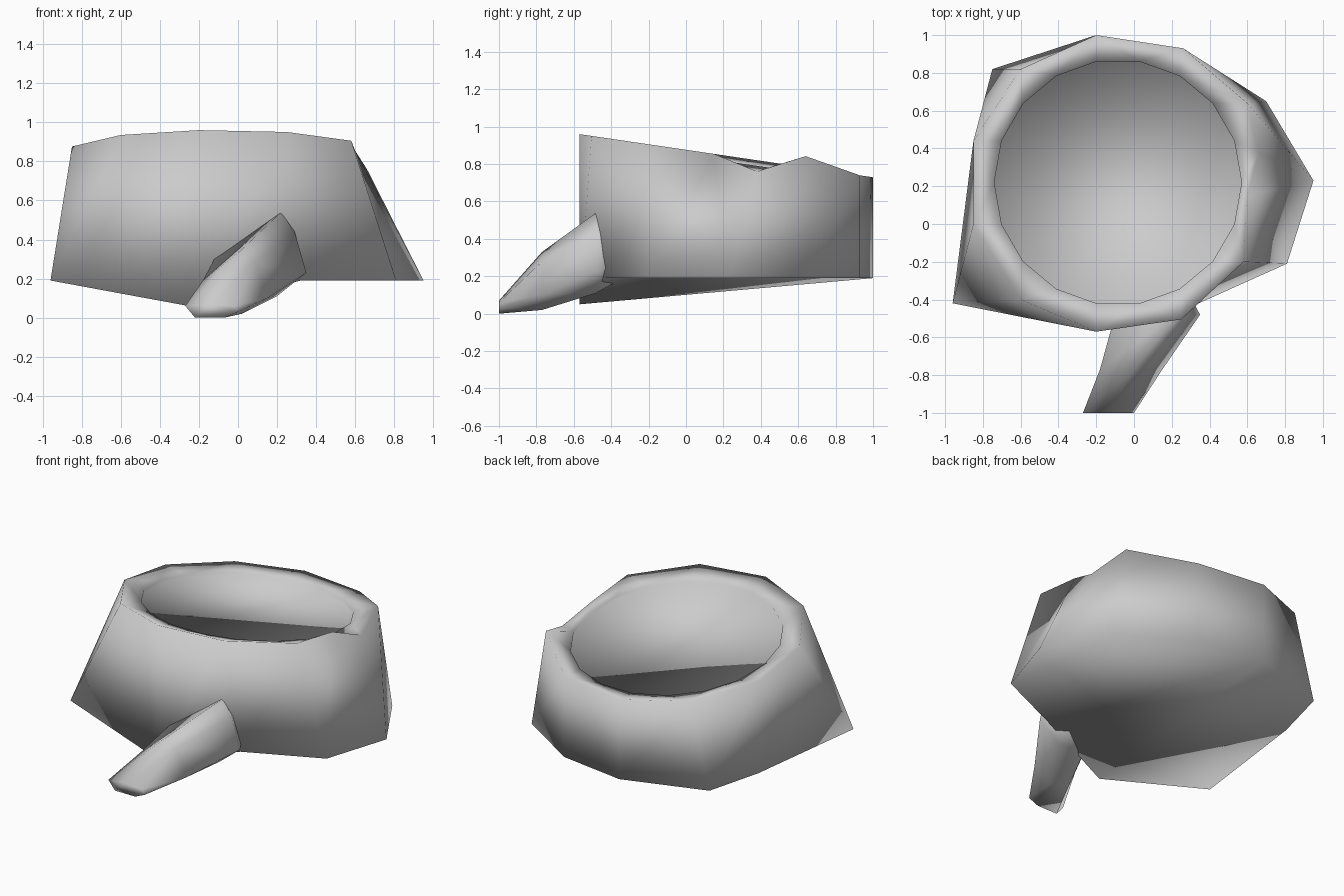
import bpy
import bmesh
import math

cube = bpy.data.objects.get("Cube")
if cube:
    bpy.data.objects.remove(cube, do_unlink=True)

GREY = (0.6, 0.6, 0.6, 1.0)
mat = bpy.data.materials.new("plain grey")
mat.use_nodes = True
mat.diffuse_color = GREY
mat.node_tree.nodes["Principled BSDF"].inputs["Base Color"].default_value = GREY


def finish(bm, name):
    bmesh.ops.recalc_face_normals(bm, faces=bm.faces)
    for f in bm.faces:
        f.smooth = True
    mesh = bpy.data.meshes.new(name)
    bm.to_mesh(mesh)
    bm.free()
    mesh.materials.append(mat)
    obj = bpy.data.objects.new(name, mesh)
    bpy.context.collection.objects.link(obj)
    return obj


def ring(bm, points):
    return [bm.verts.new(p) for p in points]


def bridge(bm, a, b):
    """Join two rings; a repeated vertex makes a triangle."""
    n = len(a)
    for i in range(n):
        j = (i + 1) % n
        bm.faces.new(list(dict.fromkeys((a[i], a[j], b[j], b[i]))))


def top_z(y):
    """Height of the tilted top plane."""
    return 0.96 - 0.147 * (y + 0.57)


def zip_rings(bm, a, b, centre):
    """Triangle strip between rings with different vertex counts."""
    def angles(r):
        out = []
        for v in r:
            t = math.atan2(v.co.y - centre[1], v.co.x - centre[0])
            while out and t < out[-1]:
                t += math.tau
            out.append(t)
        return out + [out[0] + math.tau]
    ta, tb = angles(a), angles(b)
    i = j = 0
    while i < len(a) or j < len(b):
        va, vb = a[i % len(a)], b[j % len(b)]
        if j == len(b) or (i < len(a) and ta[i + 1] < tb[j + 1]):
            i += 1
            bm.faces.new((va, a[i % len(a)], vb))
        else:
            j += 1
            bm.faces.new((va, b[j % len(b)], vb))


# Stump body: irregular foot, tilted top edge, lip and recessed cap
FOOT_Z = 0.19
foot = [(-0.96, -0.42), (-0.2, -0.57), (0.32, -0.43), (0.81, -0.21), (0.95, 0.23),
        (0.70, 0.65), (0.26, 0.93), (-0.2, 1.0), (-0.75, 0.82), (-0.85, 0.44)]
# Each crown point: x, y, height above the top plane, foot point below it
crown = [(-0.85, 0.0, 0, 0), (-0.6, -0.4, 0, 0), (-0.2, -0.57, 0, 1),
         (0.25, -0.505, 0, 2), (0.58, -0.2, 0, 3), (0.6, 0.15, 0, 4),
         (0.66, 0.38, -0.06, 4), (0.6, 0.64, 0.06, 5), (0.26, 0.93, 0, 6),
         (-0.2, 1.0, 0, 7), (-0.6, 0.82, 0, 8), (-0.85, 0.44, 0, 9)]
centre = (-0.085, 0.22)
SIDES = 18

bm = bmesh.new()
low = ring(bm, [(x, y, FOOT_Z) for x, y in foot])
low[1].co.z = 0.05
high = ring(bm, [(x, y, top_z(y) + rise) for x, y, rise, _ in crown])
bridge(bm, [low[k] for *_, k in crown], high)

# Underside folded along the line from the low front corner to the back
bm.faces.new((low[0], low[1], low[7], low[8], low[9]))
bm.faces.new((low[1], low[2], low[7]))
bm.faces.new(low[2:8])


def lip(drop):
    pts = []
    for k in range(SIDES):
        t = math.tau * k / SIDES - math.pi
        x = centre[0] + 0.655 * math.cos(t)
        y = centre[1] + 0.65 * math.sin(t)
        pts.append((x, y, top_z(y) - drop))
    return ring(bm, pts)


rim = lip(0.03)
seat = lip(0.05)
zip_rings(bm, high, rim, centre)
bridge(bm, rim, seat)
bm.faces.new(seat)
finish(bm, "stump_body")

# Side branch: angular six-sided tube rising from a flat tip into the body
# Each section: y, then (x, z) corners from the left over the top
sections = [
    (-1.0, [(-0.27, 0.06), (-0.14, 0.07), (-0.02, 0.06),
            (0.0, 0.03), (-0.07, 0.0), (-0.22, 0.0)]),
    (-0.77, [(-0.18, 0.19), (0.0, 0.33), (0.08, 0.28),
             (0.15, 0.1), (0.02, 0.02), (-0.12, 0.05)]),
    (-0.48, [(-0.1, 0.34), (0.22, 0.54), (0.29, 0.44),
             (0.35, 0.23), (0.2, 0.11), (0.0, 0.12)])]
bm = bmesh.new()
rings = [ring(bm, [(x, y, z) for x, z in corners]) for y, corners in sections]
# Root shrinks inside the body
rings.append(ring(bm, [(0.7 * x + 0.05, -0.38, 0.7 * z + 0.09)
                       for x, z in sections[-1][1]]))
for a, b in zip(rings, rings[1:]):
    bridge(bm, a, b)
bm.faces.new(rings[0])
bm.faces.new(rings[-1])
finish(bm, "side_branch")
